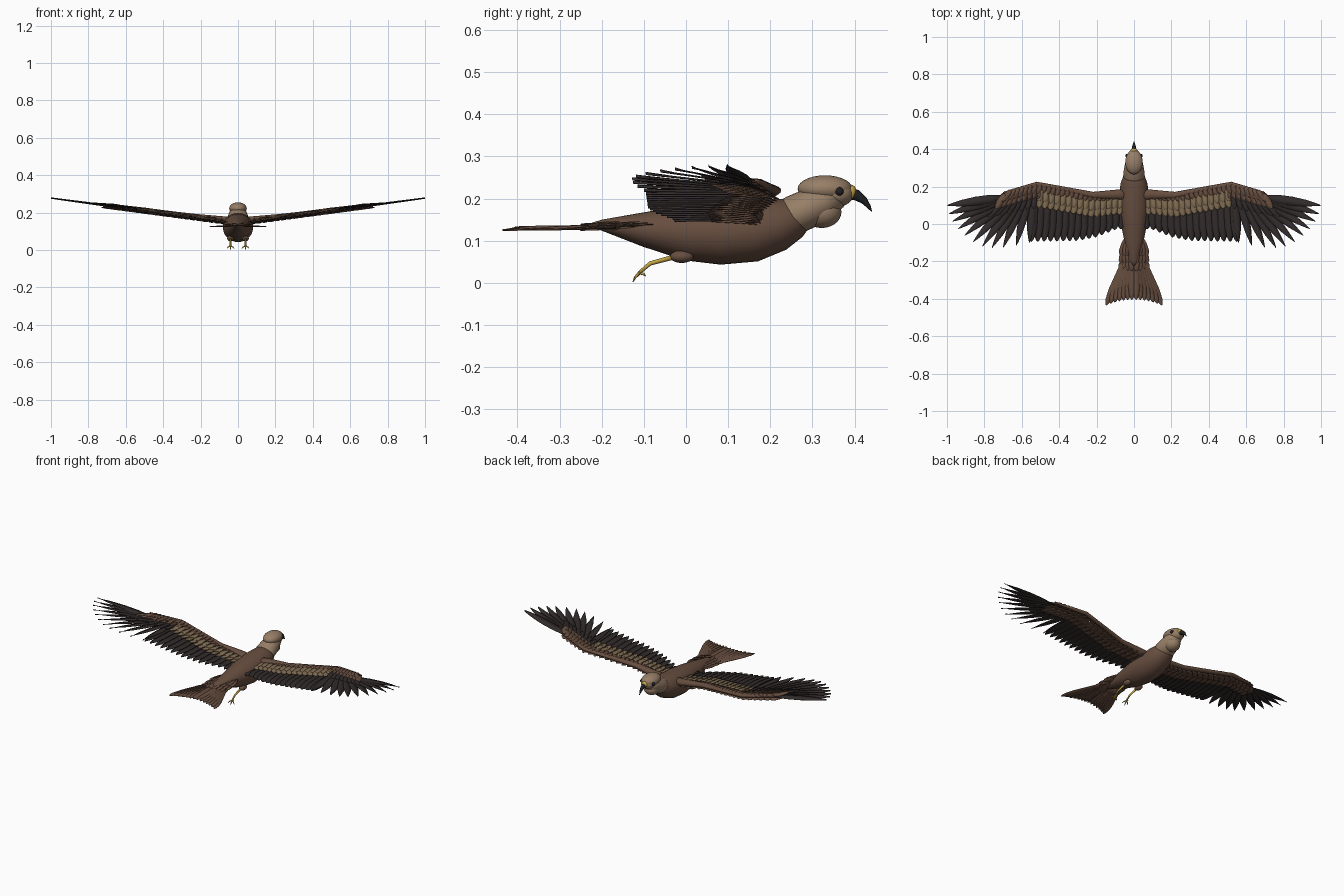
import bpy, bmesh, math
from mathutils import Vector

cube = bpy.data.objects.get("Cube")
if cube:
    bpy.data.objects.remove(cube)


def material(name, rgb):
    m = bpy.data.materials.new(name)
    m.use_nodes = True
    m.diffuse_color = (*rgb, 1)
    m.node_tree.nodes["Principled BSDF"].inputs["Base Color"].default_value = (*rgb, 1)
    return m


BROWN = material("brown plumage", (0.135, 0.075, 0.05))
TAN = material("tan head", (0.31, 0.21, 0.135))
BAND = material("tan wing band", (0.23, 0.16, 0.09))
DARK = material("dark feathers", (0.032, 0.024, 0.024))
YELLOW = material("yellow skin", (0.56, 0.38, 0.06))
BLACK = material("black beak", (0.015, 0.014, 0.016))


def finish(name, bm, mat, mirror=False, thick=0, smooth=True):
    bmesh.ops.recalc_face_normals(bm, faces=bm.faces)
    me = bpy.data.meshes.new(name)
    bm.to_mesh(me)
    bm.free()
    me.materials.append(mat)
    ob = bpy.data.objects.new(name, me)
    bpy.context.collection.objects.link(ob)
    for p in me.polygons:
        p.use_smooth = smooth
    if thick:
        mod = ob.modifiers.new("thickness", "SOLIDIFY")
        mod.thickness = thick
    if mirror:
        mod = ob.modifiers.new("mirror", "MIRROR")
        mod.use_mirror_merge = False
    return ob


def add_sweep(bm, path, sides=16):
    """Elliptical tube through (x, y, z, horizontal radius, vertical radius)."""
    pts = [Vector(p[:3]) for p in path]
    rings = []
    for i, p in enumerate(path):
        t = (pts[min(i + 1, len(pts) - 1)] - pts[max(i - 1, 0)]).normalized()
        side = t.cross(Vector((0, 0, 1))).normalized()
        up = side.cross(t)
        rings.append([bm.verts.new(pts[i] + side * p[3] * math.cos(a) + up * p[4] * math.sin(a))
                      for a in (k * math.tau / sides for k in range(sides))])
    for a, b in zip(rings, rings[1:]):
        for k in range(sides):
            j = (k + 1) % sides
            bm.faces.new((a[k], a[j], b[j], b[k]))
    bm.faces.new(rings[0])
    bm.faces.new(rings[-1])


def sweep(name, path, mat, mirror=False, sides=16):
    bm = bmesh.new()
    add_sweep(bm, path, sides)
    return finish(name, bm, mat, mirror)


def ellipsoid(name, loc, size, mat, mirror=False):
    bm = bmesh.new()
    bmesh.ops.create_uvsphere(bm, u_segments=24, v_segments=14, radius=1)
    bmesh.ops.scale(bm, vec=size, verts=bm.verts)
    bmesh.ops.translate(bm, vec=loc, verts=bm.verts)
    return finish(name, bm, mat, mirror)


ROUND = ((0, 0.5), (0.3, 0.9), (0.7, 1), (0.88, 0.75), (0.97, 0.35), (1, 0.04))
POINTED = ((0, 0.5), (0.25, 0.95), (0.5, 1), (0.75, 0.72), (0.92, 0.3), (1, 0.03))


def feather(bm, base, tip, half, shape, roll=0.002):
    """Thin blade with a raised quill line and a slight roll for overlap."""
    base, tip = Vector(base), Vector(tip)
    d = tip - base
    side = Vector((-d.y, d.x, 0)).normalized()
    rows = []
    for t, w in shape:
        c = base + d * t
        rows.append([bm.verts.new(c + side * half * w * k + Vector((0, 0, roll * k + 0.002 * w * (k == 0))))
                     for k in (-1, 0, 1)])
    for a, b in zip(rows, rows[1:]):
        for k in (0, 1):
            bm.faces.new((a[k], a[k + 1], b[k + 1], b[k]))


def interp(table, x):
    for (x0, y0), (x1, y1) in zip(table, table[1:]):
        if x <= x1:
            return y0 + (y1 - y0) * (x - x0) / (x1 - x0)
    return table[-1][1]


def lerp(a, b, t):
    return a + (b - a) * t


# Body, neck and head
sweep("body", [(0, -0.225, 0.136, 0.006, 0.006), (0, -0.2, 0.137, 0.02, 0.013),
               (0, -0.1, 0.127, 0.05, 0.041), (0, 0, 0.119, 0.07, 0.066),
               (0, 0.08, 0.118, 0.08, 0.075), (0, 0.16, 0.124, 0.08, 0.074),
               (0, 0.22, 0.139, 0.071, 0.063), (0, 0.26, 0.154, 0.056, 0.048),
               (0, 0.285, 0.163, 0.035, 0.03)], BROWN, sides=28)
sweep("neck", [(0, 0.225, 0.15, 0.045, 0.04), (0, 0.255, 0.16, 0.058, 0.047),
               (0, 0.295, 0.178, 0.054, 0.046), (0, 0.33, 0.195, 0.046, 0.042),
               (0, 0.36, 0.21, 0.035, 0.033)], TAN, sides=24)
ellipsoid("throat", (0, 0.322, 0.168), (0.043, 0.047, 0.038), TAN)
ellipsoid("head", (0, 0.33, 0.223), (0.047, 0.065, 0.032), TAN)
ellipsoid("face", (0, 0.352, 0.212), (0.04, 0.046, 0.034), TAN)
ellipsoid("eye", (0.038, 0.364, 0.217), (0.008, 0.01, 0.01), BLACK, True)
ellipsoid("cere", (0, 0.391, 0.215), (0.018, 0.014, 0.018), YELLOW)
sweep("beak", [(0, 0.385, 0.212, 0.014, 0.015), (0, 0.405, 0.208, 0.012, 0.013),
               (0, 0.422, 0.196, 0.008, 0.009), (0, 0.434, 0.181, 0.004, 0.005),
               (0, 0.441, 0.169, 0.001, 0.001)], BLACK, sides=12)

# Legs and feet
ellipsoid("thigh", (0.04, -0.01, 0.062), (0.018, 0.028, 0.015), BROWN, True)
sweep("shank", [(0.04, -0.025, 0.062, 0.006, 0.006), (0.04, -0.085, 0.046, 0.005, 0.005),
                (0.04, -0.113, 0.022, 0.004, 0.004)], YELLOW, True, 8)
bm = bmesh.new()
for dx, dy, dz in ((-0.02, -0.012, -0.014), (0, -0.016, -0.02), (0.02, -0.012, -0.014), (0, 0.014, -0.006)):
    add_sweep(bm, [(0.04, -0.11, 0.024, 0.004, 0.004),
                   (0.04 + dx * 0.7, -0.11 + dy * 0.7, 0.024 + dz * 0.6, 0.003, 0.003),
                   (0.04 + dx, -0.11 + dy, 0.022 + dz, 0.001, 0.001)], 8)
finish("toes", bm, YELLOW, True)

# Tail fan, and coverts over its root
bm = bmesh.new()
for i in range(7):
    t = i / 6
    z = 0.133 - 0.006 * t
    x = 0.012 + 0.138 * t
    feather(bm, (0.006 + 0.03 * t, -0.17, z), (x, -0.405 - 0.03 * t * t, z - 0.003), 0.021, ROUND, 0.001)
finish("tail_feathers", bm, BROWN, True, 0.003)
bm = bmesh.new()
for row, (y, spread) in enumerate(((-0.08, 0.075), (-0.12, 0.078), (-0.16, 0.08))):
    for i in range(4):
        t = i / 3
        feather(bm, (0.01 + 0.035 * t, y, 0.148 - 0.004 * row - 0.012 * t),
                (0.012 + (spread - 0.018) * t, y - 0.09, 0.143 - 0.003 * row - 0.012 * t), 0.018, ROUND)
finish("tail_coverts", bm, BROWN, True, 0.002)

# Wing outline, front edge and trailing feather tips
LEAD = ((0, 0.18), (0.08, 0.185), (0.22, 0.172), (0.52, 0.226), (0.68, 0.178), (0.76, 0.15))
TRAIL = ((0, -0.02), (0.1, -0.03), (0.2, -0.07), (0.3, -0.09), (0.55, -0.095))
TIPS = ((0.56, -0.1), (0.63, -0.115), (0.7, -0.125), (0.76, -0.127), (0.81, -0.118), (0.86, -0.095),
        (0.905, -0.06), (0.94, -0.025), (0.97, 0.015), (0.99, 0.055), (1.0, 0.1))


def wing_z(x):
    return 0.146 + 0.133 * x


# Wing arm
sweep("wing_arm", [(x, interp(LEAD, x) - r, wing_z(x) + 0.004, r, r * 0.75)
                   for x, r in ((0.03, 0.03), (0.09, 0.026), (0.22, 0.018), (0.37, 0.014),
                                (0.52, 0.014), (0.6, 0.011), (0.7, 0.005))], BROWN, True, 12)

# Flight feathers
bm = bmesh.new()
for i in range(15):
    x = lerp(0.07, 0.53, i / 14)
    tx = x + 0.02 * i / 14
    feather(bm, (x, interp(LEAD, x) - 0.04, wing_z(x) - 0.003),
            (tx, interp(TRAIL, tx), wing_z(tx) - 0.006), 0.026, ROUND, -0.003)
finish("secondary_feathers", bm, DARK, True, 0.002)
bm = bmesh.new()
for i, (tx, ty) in enumerate(TIPS):
    x = lerp(0.54, 0.69, i / 10)
    feather(bm, (x, interp(LEAD, x) - 0.03, wing_z(x)), (tx, ty, wing_z(tx)), 0.024, POINTED, -0.003)
finish("primary_feathers", bm, DARK, True, 0.002)


def coverts(name, mat, n, x0, x1, front, length, half, dz, fan=0.0):
    """One row of small feathers lying along the wing."""
    bm = bmesh.new()
    for i in range(n):
        t = i / (n - 1)
        x = lerp(x0, x1, t)
        tx = x + 0.01 + fan * t
        y = interp(LEAD, x) - front
        feather(bm, (x, y, wing_z(x) + dz), (tx, y - length, wing_z(tx) + dz * 0.7), half, ROUND, -0.002)
    finish(name, bm, mat, True, 0.0015)


# Upper coverts from the trailing row forward, then the lining underneath
coverts("tan_coverts_rear", BAND, 15, 0.07, 0.5, 0.05, 0.085, 0.02, 0.005)
coverts("tan_coverts_front", BAND, 15, 0.07, 0.5, 0.03, 0.07, 0.02, 0.008)
coverts("primary_coverts", DARK, 8, 0.53, 0.68, 0.04, 0.1, 0.018, 0.005, 0.09)
coverts("hand_coverts_rear", BROWN, 9, 0.51, 0.69, 0.015, 0.075, 0.019, 0.008, 0.04)
coverts("hand_coverts_front", BROWN, 8, 0.51, 0.66, 0.005, 0.055, 0.018, 0.011, 0.04)
coverts("lesser_coverts", BROWN, 20, 0.06, 0.53, 0.008, 0.045, 0.018, 0.012)
coverts("under_coverts_rear", BROWN, 20, 0.06, 0.66, 0.04, 0.085, 0.024, -0.011, 0.04)
coverts("under_coverts_front", BROWN, 20, 0.06, 0.68, 0.008, 0.07, 0.024, -0.014, 0.03)
